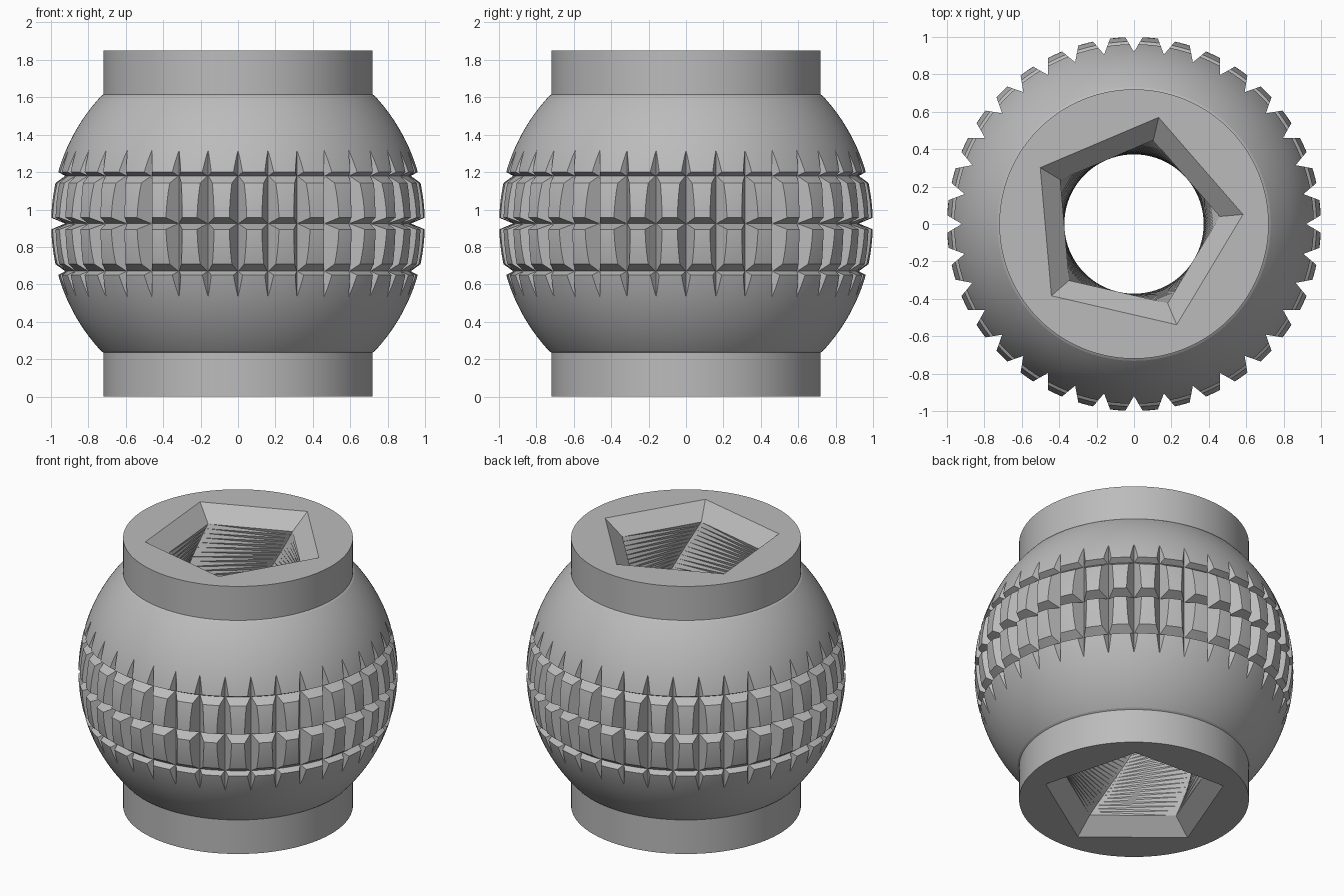
import bpy, bmesh, math

HEIGHT, MID, COLLAR_R, COLLAR_H = 1.85, 0.925, 0.72, 0.235
GROOVE_R, NOTCH_R, NOTCHES = 0.924, 0.92, 36
SIDES, SLICES, TWIST, PHASE = 5, 58, 118, 5

cube = bpy.data.objects.get("Cube")
if cube:
    bpy.data.objects.remove(cube)

grey = bpy.data.materials.new("plain grey")
grey.use_nodes = True
grey.diffuse_color = (0.5, 0.5, 0.5, 1)
grey.node_tree.nodes["Principled BSDF"].inputs["Base Color"].default_value = grey.diffuse_color


def polar(r, degrees, z):
    a = math.radians(degrees)
    return (r * math.cos(a), r * math.sin(a), z)


def make_object(name, bm):
    bmesh.ops.recalc_face_normals(bm, faces=bm.faces)
    mesh = bpy.data.meshes.new(name)
    bm.to_mesh(mesh)
    bm.free()
    mesh.materials.append(grey)
    obj = bpy.data.objects.new(name, mesh)
    bpy.context.collection.objects.link(obj)
    return obj


# Ball with two collars and three V-shaped ring grooves, turned on a lathe
def ball_radius(dz):
    return math.sqrt(1 - dz * dz)


grooves = [(-0.255, 0.02, 0.038), (0, 0.031, 0.031), (0.255, 0.038, 0.02)]
ball = [(ball_radius(d), d) for d in (math.sin(math.radians(a)) for a in range(-43, 44))
        if not any(g - lo - 0.004 < d < g + hi + 0.004 for g, lo, hi in grooves)]
for g, lo, hi in grooves:
    ball += [(ball_radius(g - lo), g - lo), (GROOVE_R, g), (ball_radius(g + hi), g + hi)]
ball.sort(key=lambda p: p[1])
profile = [(0, 0), (COLLAR_R, 0), (COLLAR_R, COLLAR_H)]
profile += [(r, MID + d) for r, d in ball]
profile += [(COLLAR_R, HEIGHT - COLLAR_H), (COLLAR_R, HEIGHT), (0, HEIGHT)]

bm = bmesh.new()
verts = [bm.verts.new((r, 0, z)) for r, z in profile]
edges = [bm.edges.new(pair) for pair in zip(verts, verts[1:])]
bmesh.ops.spin(bm, geom=verts + edges, axis=(0, 0, 1), cent=(0, 0, 0),
               steps=180, angle=math.tau, use_duplicate=False)
bmesh.ops.remove_doubles(bm, verts=bm.verts, dist=0.0001)
body = make_object("grip_body", bm)

# Upright V notches around the middle
bm = bmesh.new()
for i in range(NOTCHES):
    step = 360 / NOTCHES
    tri = [(NOTCH_R, 0), (1.05, -4.1), (1.05, 4.1)]
    low, high = [[bm.verts.new(polar(r, i * step + a, MID + z)) for r, a in tri]
                 for z in (-0.5, 0.5)]
    bm.faces.new(low)
    bm.faces.new(high)
    for k in range(3):
        j = (k + 1) % 3
        bm.faces.new((low[k], low[j], high[j], high[k]))
notch_cutter = make_object("notch_cutter", bm)

# Twisted five-sided bore with flared mouths
levels = [(-0.02, 0.61, PHASE + TWIST)]
for i in range(SLICES + 1):
    t = i / SLICES
    levels.append((0.1 + t * (HEIGHT - 0.2), 0.46, PHASE + TWIST * (1 - t)))
levels.append((HEIGHT + 0.02, 0.61, PHASE))
bm = bmesh.new()
rings = [[bm.verts.new(polar(r, a + 360 * k / SIDES, z)) for k in range(SIDES)]
         for z, r, a in levels]
bm.faces.new(rings[0])
bm.faces.new(rings[-1])
for n, (a, b) in enumerate(zip(rings, rings[1:])):
    for k in range(SIDES):
        j = (k + 1) % SIDES
        if n in (0, len(rings) - 2):
            bm.faces.new((a[k], a[j], b[j], b[k]))
        else:
            bm.faces.new((a[k], a[j], b[j]))
            bm.faces.new((a[k], b[j], b[k]))
bore_cutter = make_object("bore_cutter", bm)

# Cut the body, then shade it
bpy.ops.object.select_all(action="DESELECT")
body.select_set(True)
bpy.context.view_layer.objects.active = body
for cutter in (notch_cutter, bore_cutter):
    cutter.hide_render = True
    mod = body.modifiers.new(cutter.name, "BOOLEAN")
    mod.operation, mod.solver, mod.object = "DIFFERENCE", "EXACT", cutter
    bpy.ops.object.modifier_apply(modifier=mod.name)
    bpy.data.objects.remove(cutter)
bpy.ops.object.shade_smooth_by_angle(angle=math.radians(10))
